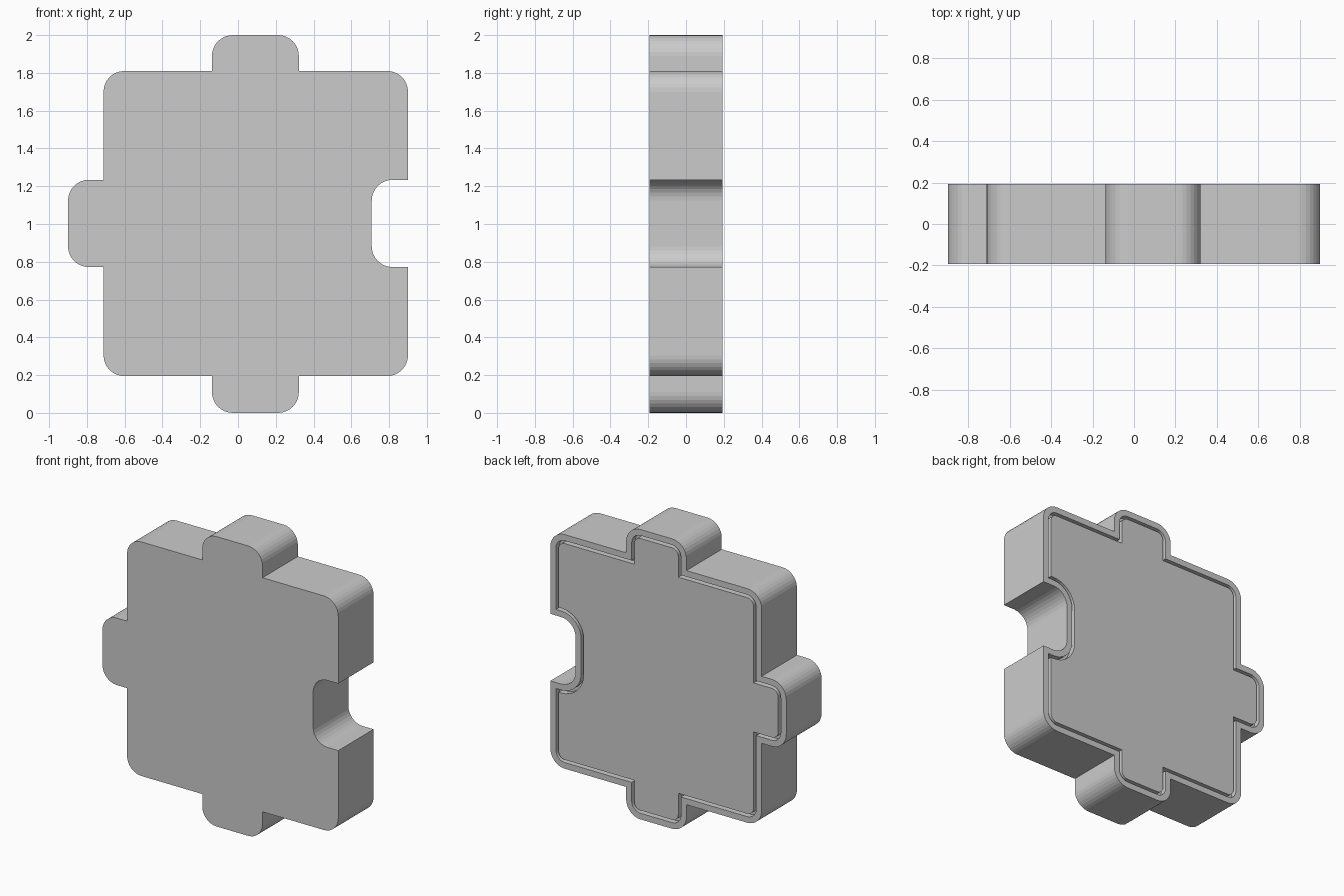
import bpy, bmesh, math
from mathutils import Vector

if "Cube" in bpy.data.objects:
    bpy.data.objects.remove(bpy.data.objects["Cube"])

R = 0.11          # corner radius
SEG = 8           # sides per rounded corner
HALF = 0.1925     # half thickness
RIM, GAP, DEPTH = 0.042, 0.02, 0.04

# Square-cornered outline (x, z, rounded), counter-clockwise seen from the front
CORNERS = [
    (0.90, 0.195, 1), (0.90, 0.772, 0), (0.708, 0.772, 1), (0.708, 1.234, 1), (0.90, 1.234, 0),
    (0.90, 1.81, 1), (0.322, 1.81, 0), (0.322, 2.0, 1), (-0.138, 2.0, 1), (-0.138, 1.81, 0),
    (-0.712, 1.81, 1), (-0.712, 1.234, 0), (-0.90, 1.234, 1), (-0.90, 0.772, 1), (-0.712, 0.772, 0),
    (-0.712, 0.195, 1), (-0.138, 0.195, 0), (-0.138, 0.0, 1), (0.322, 0.0, 1), (0.322, 0.195, 0),
]


def outline(inset):
    """Rounded outline moved inward by inset, same point count every time."""
    pts = []
    n = len(CORNERS)
    for i, (x, z, rounded) in enumerate(CORNERS):
        p = Vector((x, z))
        a = (p - Vector(CORNERS[i - 1][:2])).normalized()
        b = (Vector(CORNERS[(i + 1) % n][:2]) - p).normalized()
        p = p + inset * (Vector((-a.y, a.x)) + Vector((-b.y, b.x)))
        if not rounded:
            pts.append(p)
            continue
        convex = a.x * b.y - a.y * b.x > 0
        r = R - inset if convex else R + inset
        centre = p - a * r + b * r
        for k in range(SEG + 1):
            t = math.pi / 2 * k / SEG
            pts.append(centre - b * r * math.cos(t) + a * r * math.sin(t))
    return pts


bm = bmesh.new()


def ring(inset, y):
    return [bm.verts.new((p.x, y, p.y)) for p in outline(inset)]


# Front edge, outer wall, rim, groove down, groove floor, groove up to back panel
rings = [ring(0, -HALF), ring(0, HALF), ring(RIM, HALF), ring(RIM, HALF - DEPTH),
         ring(RIM + GAP, HALF - DEPTH), ring(RIM + GAP, HALF)]
for lo, hi in zip(rings, rings[1:]):
    for i in range(len(lo)):
        j = (i + 1) % len(lo)
        bm.faces.new((lo[i], lo[j], hi[j], hi[i]))

# Front face and back panel
bm.faces.new(rings[0])
bm.faces.new(rings[-1])
bmesh.ops.recalc_face_normals(bm, faces=bm.faces[:])

mesh = bpy.data.meshes.new("puzzle_piece")
bm.to_mesh(mesh)
bm.free()
piece = bpy.data.objects.new("puzzle_piece", mesh)
bpy.context.collection.objects.link(piece)
